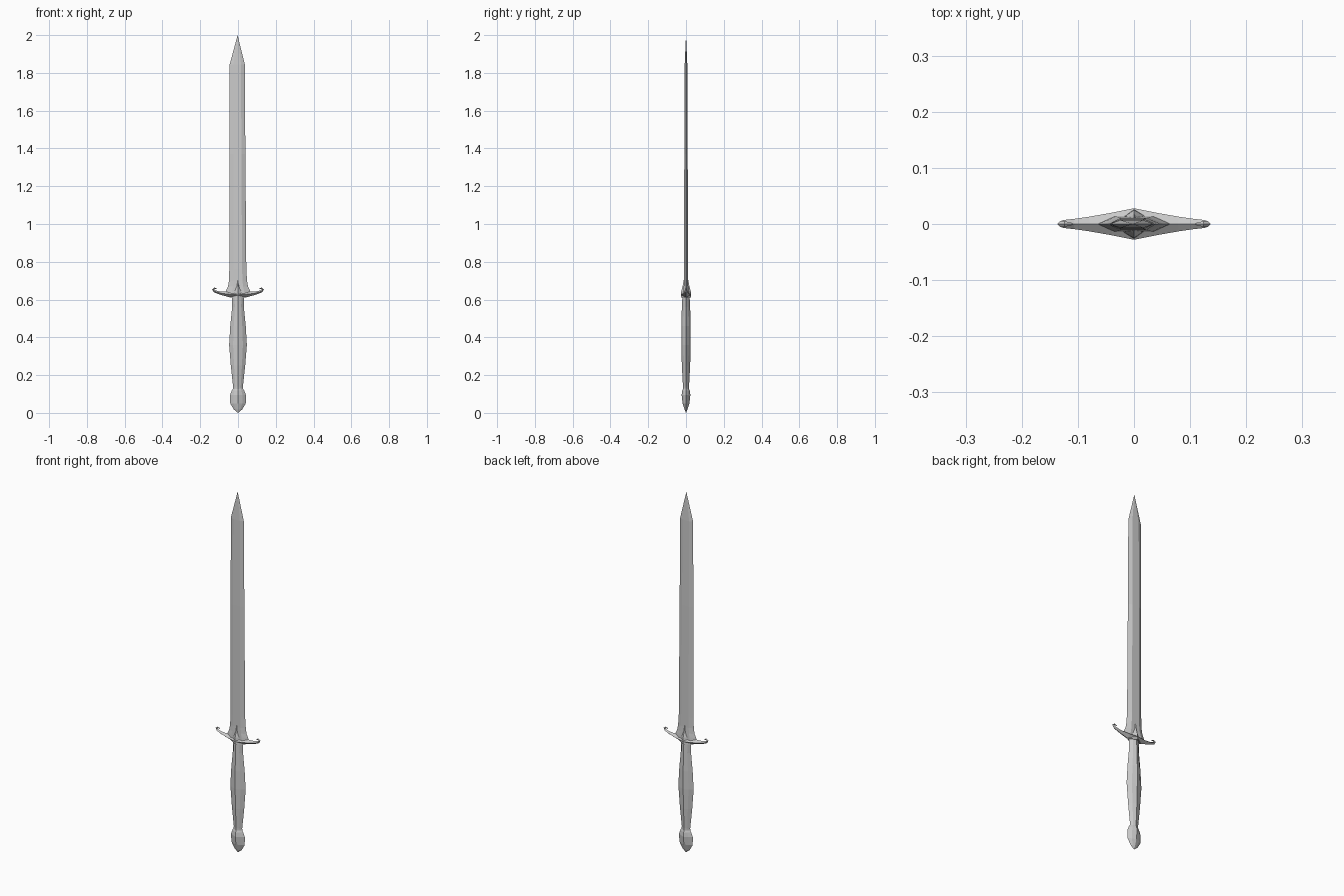
import bpy
import math
from mathutils import Vector


def loft(name, rings):
    """Skin equal-sized point rings and cap both ends."""
    n = len(rings[0])
    verts = [p for ring in rings for p in ring]
    faces = []
    for r in range(len(rings) - 1):
        for i in range(n):
            j = (i + 1) % n
            faces.append((r * n + i, r * n + j, (r + 1) * n + j, (r + 1) * n + i))
    faces.append(tuple(reversed(range(n))))
    faces.append(tuple(range(len(verts) - n, len(verts))))
    mesh = bpy.data.meshes.new(name)
    mesh.from_pydata(verts, [], faces)
    obj = bpy.data.objects.new(name, mesh)
    bpy.context.collection.objects.link(obj)
    weld = obj.modifiers.new("weld", "WELD")
    weld.merge_threshold = 0.0003
    return obj


def upright(name, section, rows):
    """Loft a unit section up z; rows are (z, half width, half depth, x shift)."""
    return loft(name, [[(cx + u * w, v * d, z) for u, v in section]
                       for z, w, d, cx in rows])


diamond = [(1, 0), (0, 1), (-1, 0), (0, -1)]
ridged = [(1, 0), (0.55, 0.62), (0, 1), (-0.55, 0.62),
          (-1, 0), (-0.55, -0.62), (0, -1), (0.55, -0.62)]
hexagon = [(1, 0), (0.5, 1), (-0.5, 1), (-1, 0), (-0.5, -1), (0.5, -1)]

# Blade with flat faces, bevelled edges and a flared base
upright("blade", hexagon, [
    (0.625, 0.07, 0.014, 0), (0.65, 0.062, 0.013, 0),
    (0.67, 0.053, 0.012, 0), (0.70, 0.048, 0.011, 0),
    (0.76, 0.045, 0.011, -0.001), (1.37, 0.042, 0.009, -0.003),
    (1.845, 0.040, 0.007, -0.004), (2.0, 0.0001, 0.0001, -0.002)])

# Spike rising from the guard over the blade faces
upright("guard_spike", diamond, [
    (0.61, 0.045, 0.027, 0), (0.645, 0.035, 0.025, 0),
    (0.67, 0.018, 0.018, 0), (0.715, 0.003, 0.010, 0)])

# Grip swelling in the middle
upright("grip", ridged, [
    (0.105, 0.027, 0.016, 0), (0.14, 0.026, 0.016, 0),
    (0.25, 0.038, 0.022, 0), (0.36, 0.047, 0.025, 0),
    (0.46, 0.041, 0.025, 0), (0.56, 0.031, 0.022, 0),
    (0.615, 0.032, 0.019, 0)])

# Pommel
upright("pommel", ridged, [
    (0.0, 0.0001, 0.0001, 0), (0.018, 0.022, 0.008, 0),
    (0.05, 0.041, 0.018, 0), (0.095, 0.042, 0.023, 0),
    (0.118, 0.033, 0.020, 0), (0.13, 0.025, 0.015, 0)])

# Crossguard arm swept along a curling path: x, z, half height, half depth
path = [(0, 0.625, 0.020, 0.028), (0.04, 0.627, 0.016, 0.020),
        (0.08, 0.632, 0.010, 0.013), (0.108, 0.638, 0.007, 0.009),
        (0.126, 0.645, 0.006, 0.007), (0.132, 0.654, 0.005, 0.005),
        (0.124, 0.660, 0.004, 0.005), (0.110, 0.656, 0.001, 0.002)]
rings = []
for i, (x, z, h, d) in enumerate(path):
    a, b = path[max(i - 1, 0)], path[min(i + 1, len(path) - 1)]
    t = Vector((b[0] - a[0], 0, b[1] - a[1])).normalized()
    up = Vector((-t.z, 0, t.x)) if i else Vector((0, 0, 1))
    c = Vector((x, 0, z))
    rings.append([c + up * (v * h) + Vector((0, u * d, 0)) for u, v in diamond])
guard = loft("crossguard", rings)
guard.data.polygons[len(guard.data.polygons) - 2].flip()
guard.modifiers.new("mirror", "MIRROR")
